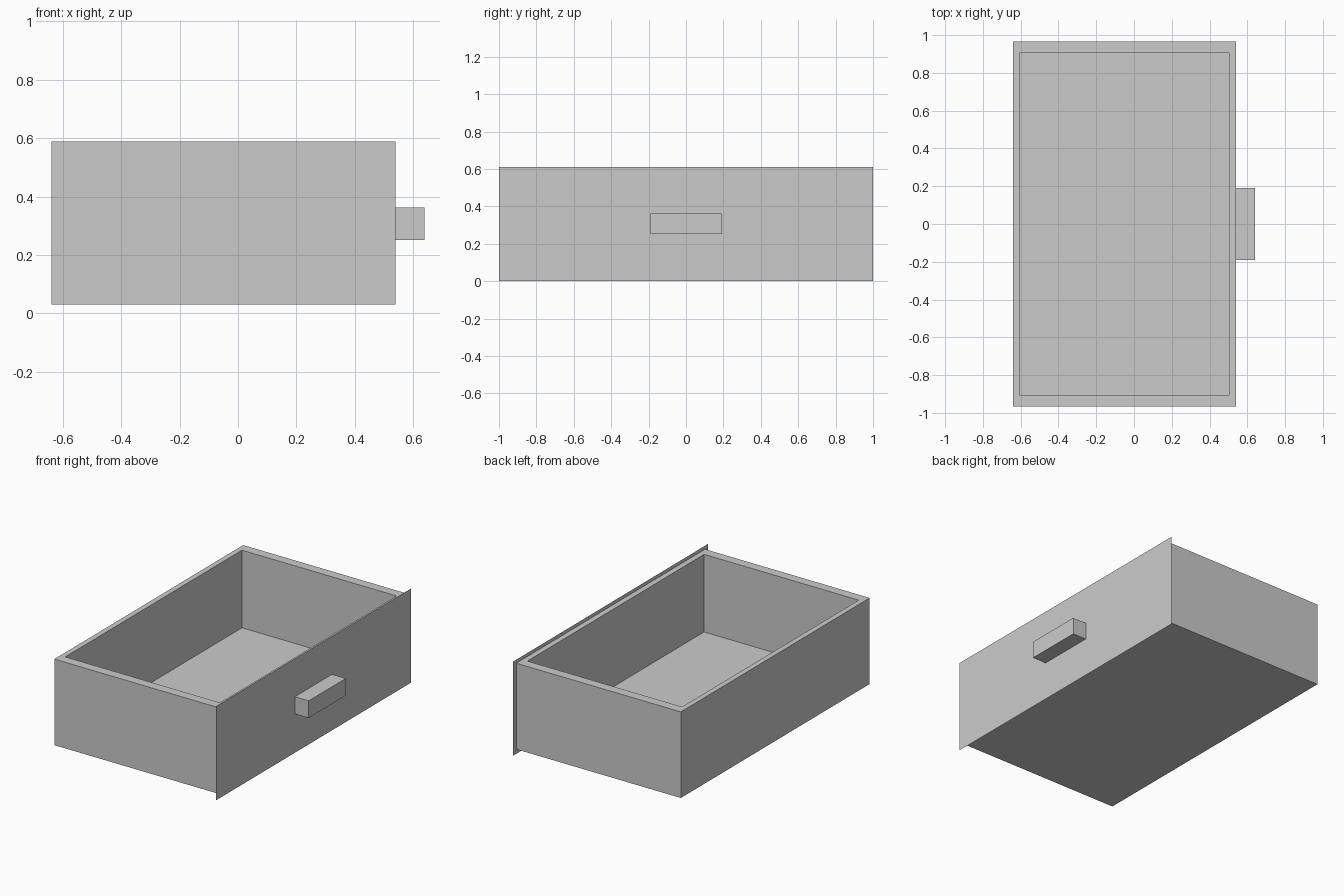
import bpy
import bmesh
from mathutils import Vector

if "Cube" in bpy.data.objects:
    bpy.data.objects.remove(bpy.data.objects["Cube"], do_unlink=True)

GREY = (0.6, 0.6, 0.6, 1.0)
grey = bpy.data.materials.new("light_grey")
grey.use_nodes = True
grey.diffuse_color = GREY
grey.node_tree.nodes["Principled BSDF"].inputs["Base Color"].default_value = GREY


def add_object(name, bm):
    mesh = bpy.data.meshes.new(name)
    bm.to_mesh(mesh)
    bm.free()
    mesh.materials.append(grey)
    obj = bpy.data.objects.new(name, mesh)
    bpy.context.collection.objects.link(obj)
    return obj


def box_mesh(low, high):
    low, high = Vector(low), Vector(high)
    bm = bmesh.new()
    bmesh.ops.create_cube(bm, size=1)
    bmesh.ops.scale(bm, vec=high - low, verts=bm.verts)
    bmesh.ops.translate(bm, vec=(low + high) / 2, verts=bm.verts)
    return bm


# Open tray: inset the top face to make the rim, then sink it to the floor
FRONT = 0.54
RIM, FLOOR = 0.588, 0.085
bm = box_mesh((-0.64, -0.967, 0.03), (FRONT, 0.967, RIM))
top = max(bm.faces, key=lambda f: f.calc_center_median().z)
bmesh.ops.inset_individual(bm, faces=[top], thickness=0.03)
for v in top.verts:
    v.co.x = -0.605 if v.co.x < 0 else 0.504
    v.co.y = -0.905 if v.co.y < 0 else 0.905
sunk = bmesh.ops.extrude_discrete_faces(bm, faces=[top])["faces"][0]
bmesh.ops.translate(bm, vec=(0, 0, FLOOR - RIM), verts=sunk.verts)
bmesh.ops.recalc_face_normals(bm, faces=bm.faces)
add_object("drawer_tray", bm)

# Paper-thin face panel, overhanging the tray on every side
bm = bmesh.new()
corners = [(-1, 0), (1, 0), (1, 0.61), (-1, 0.61)]
bm.faces.new([bm.verts.new((FRONT + 0.001, y, z)) for y, z in corners])
add_object("face_panel", bm)

# Block handle
add_object("handle", box_mesh((FRONT, -0.19, 0.252), (0.64, 0.19, 0.363)))
